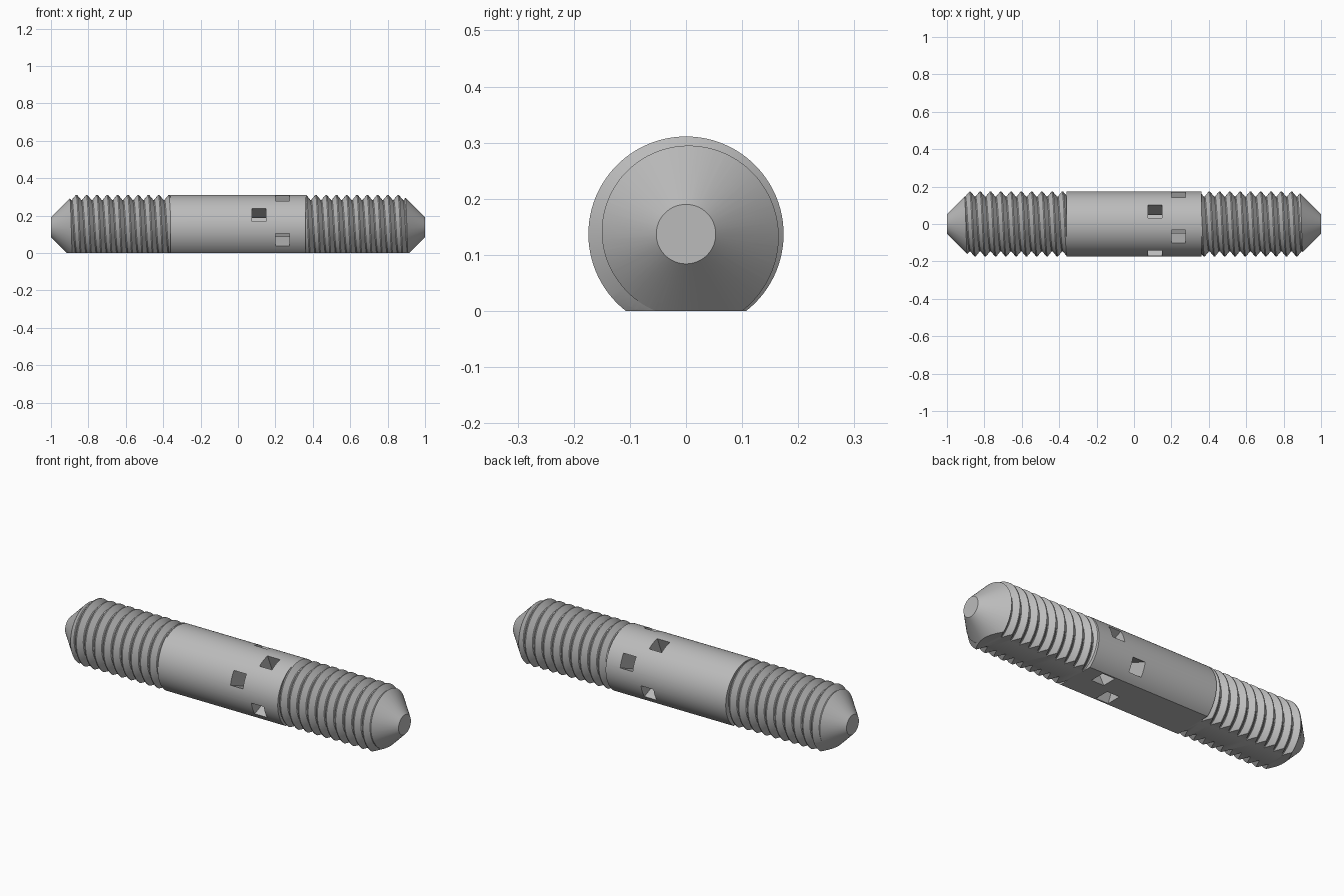
import bpy, bmesh, math
from mathutils import Matrix

if "Cube" in bpy.data.objects:
    bpy.data.objects.remove(bpy.data.objects["Cube"], do_unlink=True)

AXIS_Z = 0.137      # height of the rod axis above the flat underside
RADIUS = 0.174
ROOT = 0.147        # thread root radius
PITCH = 0.055
SHANK = 0.36        # half length of the plain middle
TIP = 0.053         # radius of the flat tip
SEGS = 96

steel = bpy.data.materials.new("grey steel")
steel.use_nodes = True
GREY = (0.5, 0.5, 0.5, 1)
steel.diffuse_color = GREY
steel.node_tree.nodes["Principled BSDF"].inputs["Base Color"].default_value = GREY


def finish(bm, name):
    """Turn a bmesh into a grey object."""
    bmesh.ops.recalc_face_normals(bm, faces=bm.faces)
    mesh = bpy.data.meshes.new(name)
    bm.to_mesh(mesh)
    bm.free()
    mesh.materials.append(steel)
    obj = bpy.data.objects.new(name, mesh)
    bpy.context.collection.objects.link(obj)
    return obj


def tube(name, columns):
    """Skin columns of (x, radius) around the rod axis and cap both ends."""
    bm = bmesh.new()
    count = len(columns) - 1
    grid = []
    for i, column in enumerate(columns):
        a = math.tau * (i % count) / count
        grid.append([bm.verts.new((x, r * math.cos(a), AXIS_Z + r * math.sin(a)))
                     for x, r in column])
    for left, right in zip(grid, grid[1:]):
        for j in range(len(left) - 1):
            bm.faces.new((left[j], left[j + 1], right[j + 1], right[j]))
    bmesh.ops.remove_doubles(bm, verts=bm.verts, dist=1e-5)
    bmesh.ops.holes_fill(bm, edges=[e for e in bm.edges if e.is_boundary], sides=0)
    return finish(bm, name)


def box(name, matrix):
    bm = bmesh.new()
    bmesh.ops.create_cube(bm, size=1, matrix=matrix)
    return finish(bm, name)


def boolean(obj, cutter, operation):
    """Apply a boolean and discard the cutter."""
    cutter.hide_render = True
    mod = obj.modifiers.new("cut", "BOOLEAN")
    mod.operation, mod.solver, mod.object = operation, "EXACT", cutter
    bpy.context.view_layer.objects.active = obj
    bpy.ops.object.modifier_apply(modifier=mod.name)
    bpy.data.objects.remove(cutter, do_unlink=True)


def cut_flat(obj):
    matrix = Matrix.Translation((0, 0, -0.5)) @ Matrix.Diagonal((4, 2, 1, 1))
    boolean(obj, box("flat_cutter", matrix), "DIFFERENCE")


def smooth(obj):
    bpy.ops.object.select_all(action="DESELECT")
    obj.select_set(True)
    bpy.context.view_layer.objects.active = obj
    bpy.ops.object.shade_smooth_by_angle(angle=math.radians(25))


def screw_column(angle, valley, low, high):
    """Thread profile along one angle, clipped to low..high."""
    knots = [(-0.05, ROOT), (0.05, ROOT), (0.45, RADIUS), (0.55, RADIUS)]
    shift = valley + PITCH * (angle - math.pi / 2) / math.tau
    first = math.floor((low - valley) / PITCH) - 3
    turns = math.ceil((high - low) / PITCH) + 6
    points = [(shift + PITCH * (first + k + f), r)
              for k in range(turns) for f, r in knots]

    def radius_at(x):
        for (x0, r0), (x1, r1) in zip(points, points[1:]):
            if x0 <= x <= x1:
                return r0 + (r1 - r0) * (x - x0) / (x1 - x0)
        return ROOT

    return [(low, radius_at(low)) if x < low else
            (high, radius_at(high)) if x > high else (x, r) for x, r in points]


# Threaded ends: right-hand screw trimmed to a cone-tipped envelope
for name, side, valley in (("left_threaded_end", 1, 0.884),
                           ("right_threaded_end", -1, -0.836)):
    low, high = sorted((side * (SHANK - 0.02), side * 1.03))
    thread = tube(name, [screw_column(math.tau * i / SEGS, valley, low, high)
                         for i in range(SEGS + 1)])
    wide = RADIUS + 0.03
    outline = [(SHANK, wide), (1 + TIP - wide, wide), (1, TIP)]
    envelope = tube("tip_envelope", [[(side * x, r) for x, r in outline]] * (SEGS + 1))
    boolean(thread, envelope, "INTERSECT")
    cut_flat(thread)
    smooth(thread)

# Plain middle with two pairs of crossed square holes
shank = tube("plain_shank", [[(-SHANK, RADIUS), (SHANK, RADIUS)]] * (SEGS + 1))
cut_flat(shank)
for x, tilt in ((0.1125, -23), (0.2375, 23)):
    for turn in (0, 90):
        matrix = (Matrix.Translation((x, 0, AXIS_Z))
                  @ Matrix.Rotation(math.radians(tilt + turn), 4, "X")
                  @ Matrix.Diagonal((0.075, 1, 0.075, 1)))
        boolean(shank, box("hole_cutter", matrix), "DIFFERENCE")
smooth(shank)
